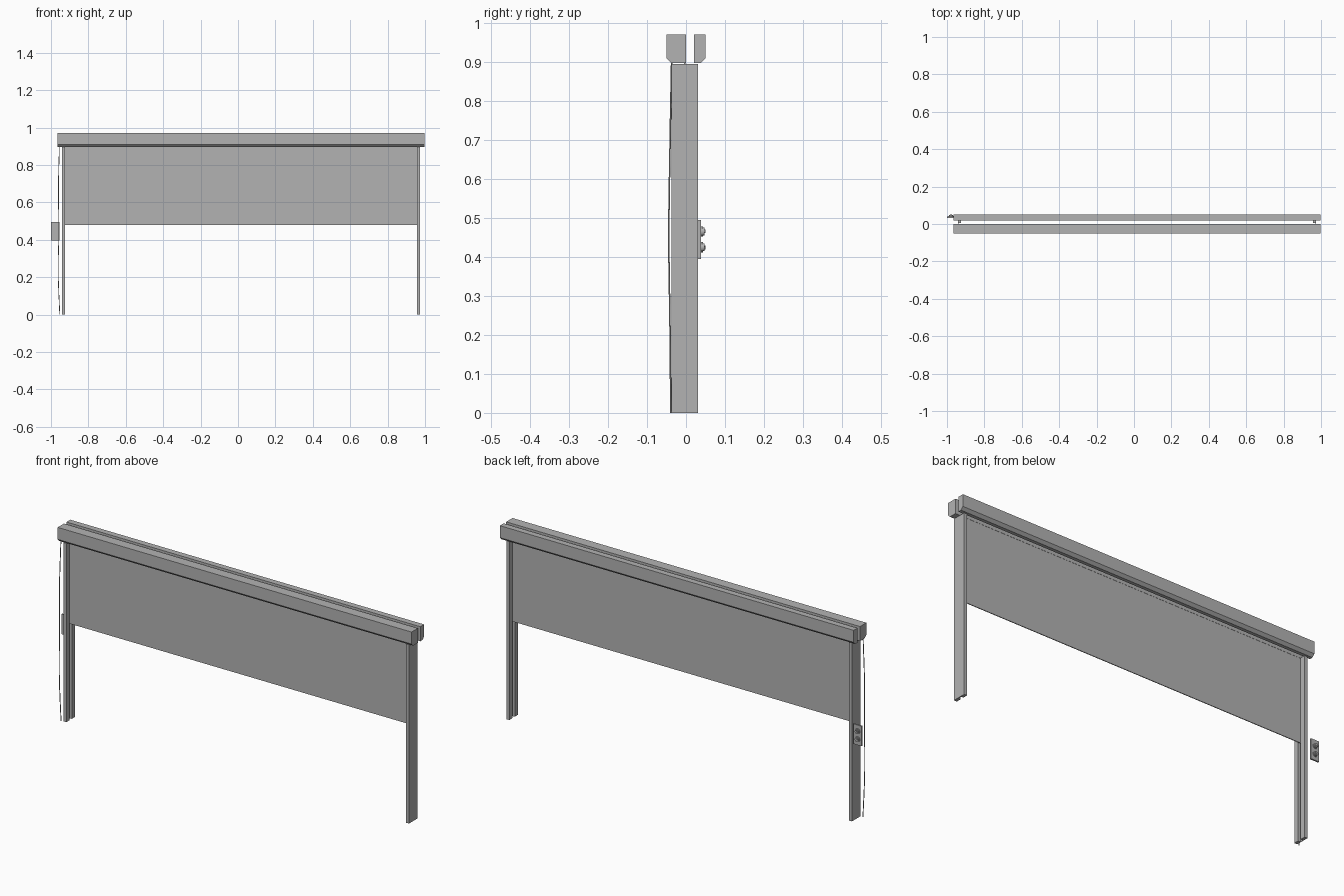
import bpy, bmesh
from mathutils import Vector

cube = bpy.data.objects.get("Cube")
if cube:
    bpy.data.objects.remove(cube, do_unlink=True)

grey = bpy.data.materials.new("plain grey")
grey.use_nodes = True
grey.diffuse_color = (0.45, 0.45, 0.45, 1)
grey.node_tree.nodes["Principled BSDF"].inputs["Base Color"].default_value = grey.diffuse_color

MID = 0.016          # centre of the frame along x
HALF = 0.98          # half length of the head box
LEG_OUT, LEG_IN = 0.957, 0.941


def prism(name, outline, axis, start, end):
    """Extrude a closed outline of (u, v) points along the x, y or z axis."""
    place = {"x": lambda u, v, t: (t, u, v),
             "y": lambda u, v, t: (u, t, v),
             "z": lambda u, v, t: (u, v, t)}[axis]
    bm = bmesh.new()
    face = bm.faces.new([bm.verts.new(place(u, v, start)) for u, v in outline])
    new = bmesh.ops.extrude_face_region(bm, geom=[face])["geom"]
    bmesh.ops.translate(bm, vec=Vector(place(0, 0, end - start)),
                        verts=[g for g in new if isinstance(g, bmesh.types.BMVert)])
    bmesh.ops.recalc_face_normals(bm, faces=bm.faces)
    mesh = bpy.data.meshes.new(name)
    bm.to_mesh(mesh)
    bm.free()
    obj = bpy.data.objects.new(name, mesh)
    bpy.context.collection.objects.link(obj)
    mesh.materials.append(grey)
    return obj


def rect(u0, u1, v0, v1):
    return [(u0, v0), (u1, v0), (u1, v1), (u0, v1)]


# Head box: two rails with chamfered lower outer edges and a slot between
for name, outer, inner in (("head_box_front", -0.05, 0.0), ("head_box_back", 0.05, 0.02)):
    step = 0.013 if outer < 0 else -0.013
    prism(name, [(outer, 0.97), (outer, 0.91), (outer + step, 0.897),
                 (inner, 0.897), (inner, 0.97)], "x", MID - HALF, MID + HALF)

# Side guides: grooved channels that open towards the screen
for name, side in (("guide_right", -1), ("guide_left", 1)):
    out, lip, floor = (MID + side * d for d in (LEG_OUT, LEG_IN, LEG_OUT - 0.003))
    prism(name, [(out, -0.037), (lip, -0.037), (lip, -0.012), (floor, -0.012),
                 (floor, 0.006), (lip, 0.006), (lip, 0.031), (out, 0.031)],
          "z", 0, 0.895)

# Screen with its edges running in the grooves
prism("screen", rect(MID - LEG_IN - 0.008, MID + LEG_IN + 0.008, -0.005, -0.001),
      "z", 0.48, 0.897)

# Hanging cord
curve = bpy.data.curves.new("cord", "CURVE")
curve.dimensions = "3D"
curve.bevel_depth = 0.002
curve.bevel_resolution = 1
curve.resolution_u = 6
path = [(-0.953, -0.039, 0.0), (-0.961, -0.041, 0.22), (-0.958, -0.044, 0.45),
        (-0.96, -0.041, 0.68), (-0.955, -0.037, 0.9)]
spline = curve.splines.new("BEZIER")
spline.bezier_points.add(len(path) - 1)
for point, co in zip(spline.bezier_points, path):
    point.co = co
    point.handle_left_type = point.handle_right_type = "AUTO"
curve.materials.append(grey)
bpy.context.collection.objects.link(bpy.data.objects.new("cord", curve))

# Wall switch with two round buttons, each with a collar and a raised arrow
prism("switch_plate", rect(-1.0, -0.955, 0.395, 0.495), "y", 0.031, 0.039)
for name, z, way in (("up", 0.465, 1), ("down", 0.425, -1)):
    for part, radius, start, end in (("collar", 0.013, 0.039, 0.043),
                                     ("button", 0.010, 0.043, 0.048)):
        bpy.ops.mesh.primitive_cylinder_add(
            vertices=24, radius=radius, depth=end - start,
            location=(-0.978, (start + end) / 2, z), rotation=(1.5708, 0, 0))
        bpy.context.object.name = f"{name}_{part}"
        bpy.context.object.data.materials.append(grey)
        bpy.ops.object.shade_smooth_by_angle()
    prism(f"{name}_arrow", [(-0.984, z - way * 0.004), (-0.972, z - way * 0.004),
                            (-0.978, z + way * 0.006)], "y", 0.048, 0.05)
